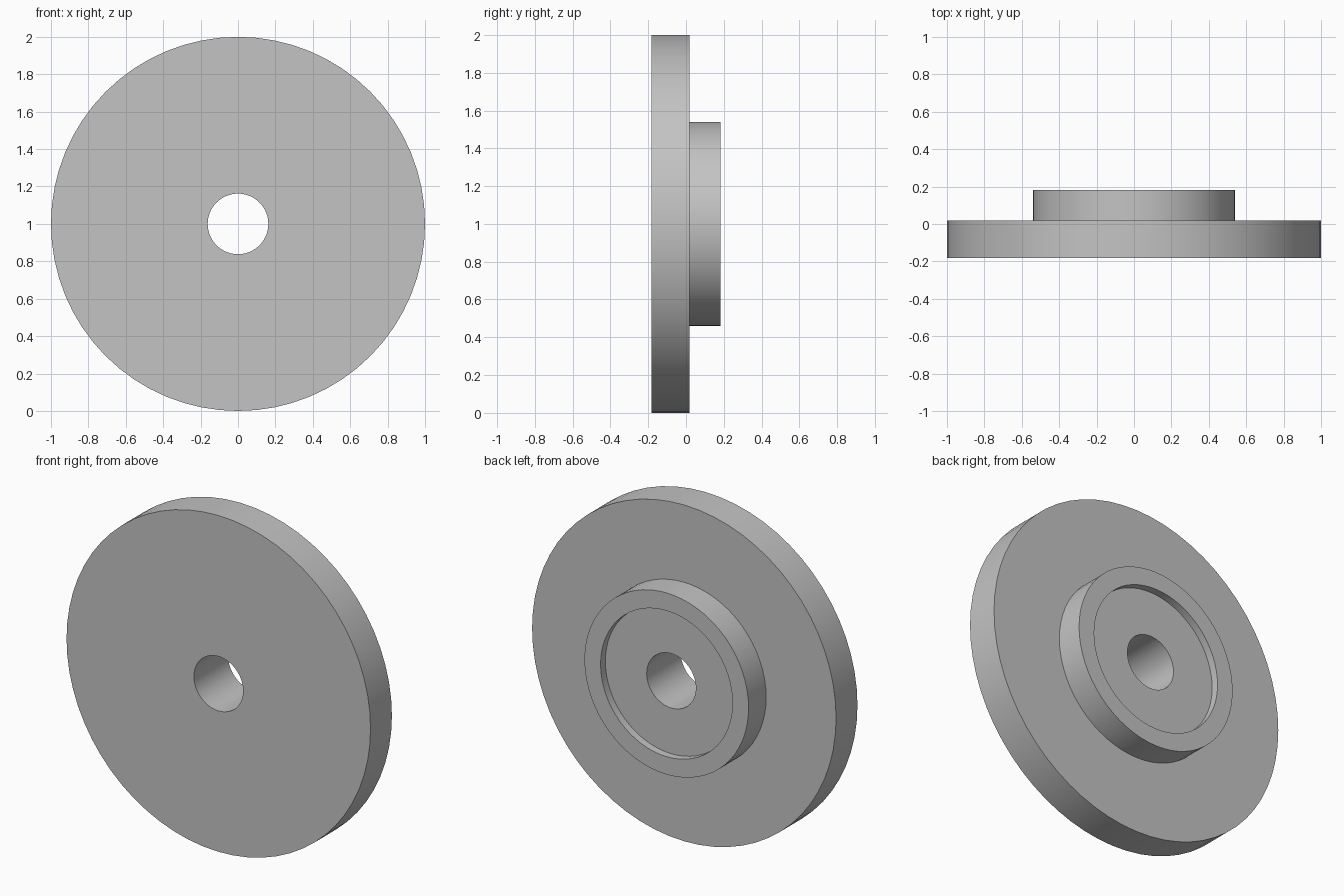
import bpy
import bmesh
from math import pi, radians
from mathutils import Matrix

cube = bpy.data.objects.get("Cube")
if cube:
    bpy.data.objects.remove(cube, do_unlink=True)

SEGMENTS = 64
BORE, RECESS, HUB, DISC = 0.162, 0.434, 0.54, 1.0
FRONT, STEP, BACK = -0.183, 0.018, 0.183
FLOOR = BACK - 0.045

# Plain grey metal
grey = bpy.data.materials.new("grey_metal")
grey.use_nodes = True
colour = (0.55, 0.55, 0.55, 1)
grey.diffuse_color = colour
grey.node_tree.nodes["Principled BSDF"].inputs["Base Color"].default_value = colour

# Closed section of radius and depth: disc, raised hub, recess and bore
profile = [(BORE, FRONT), (DISC, FRONT), (DISC, STEP), (HUB, STEP),
           (HUB, BACK), (RECESS, BACK), (RECESS, FLOOR), (BORE, FLOOR)]

# Turn the section around the y axis
bm = bmesh.new()
verts = [bm.verts.new((r, y, 0)) for r, y in profile]
edges = [bm.edges.new((a, b)) for a, b in zip(verts, verts[1:] + verts[:1])]
bmesh.ops.spin(bm, geom=verts + edges, cent=(0, 0, 0), axis=(0, 1, 0),
               angle=2 * pi, steps=SEGMENTS, use_merge=False)
bmesh.ops.remove_doubles(bm, verts=bm.verts, dist=0.0001)
bmesh.ops.recalc_face_normals(bm, faces=bm.faces)
bmesh.ops.transform(bm, matrix=Matrix.Translation((0, 0, DISC)), verts=bm.verts)

mesh = bpy.data.meshes.new("hubbed_disc")
bm.to_mesh(mesh)
bm.free()
mesh.materials.append(grey)
disc = bpy.data.objects.new("hubbed_disc", mesh)
bpy.context.collection.objects.link(disc)

# Smooth the round walls, keep the rims sharp
bpy.ops.object.select_all(action="DESELECT")
disc.select_set(True)
bpy.context.view_layer.objects.active = disc
bpy.ops.object.shade_smooth_by_angle(angle=radians(30))
